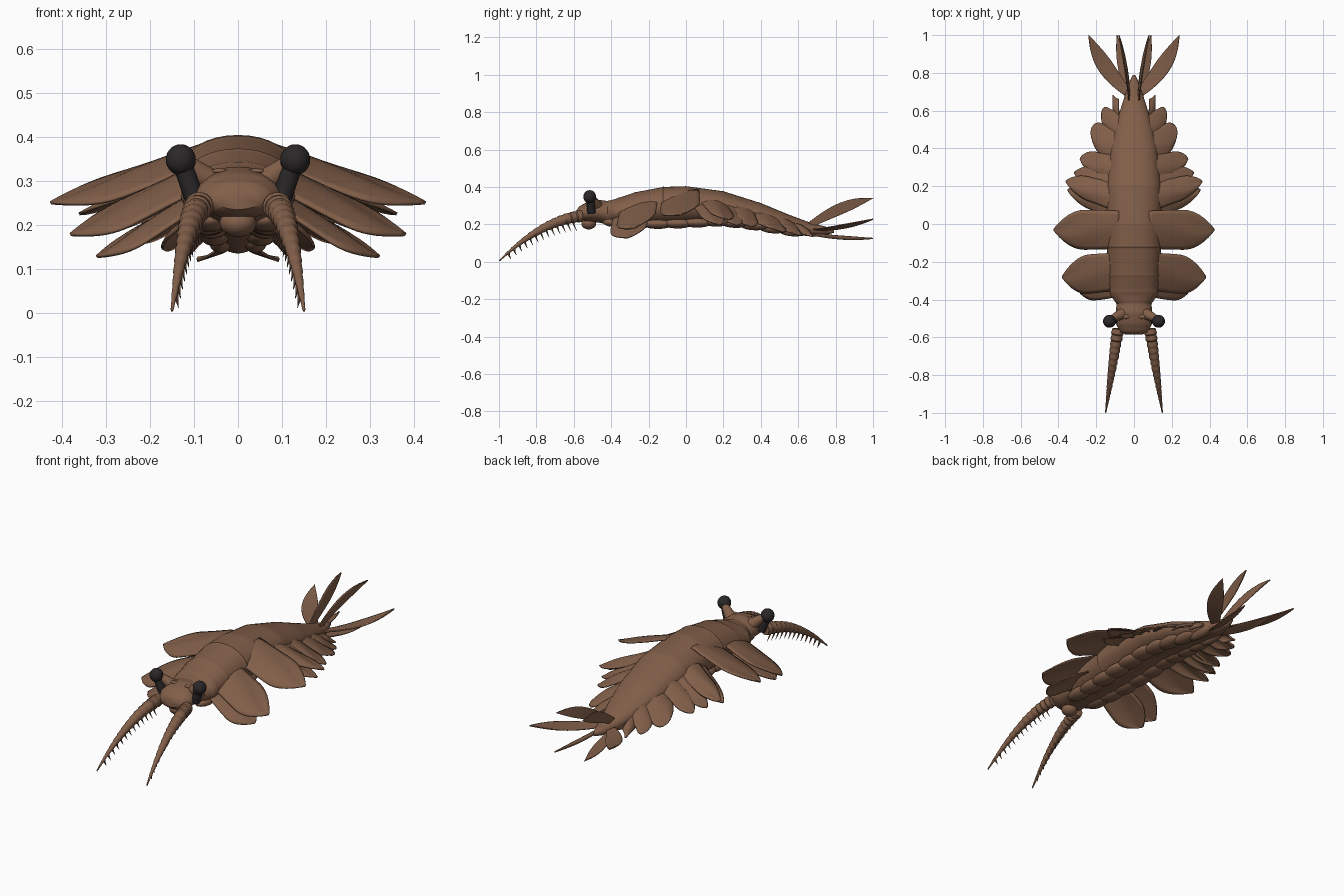
import bpy, bmesh, math
from mathutils import Vector

if "Cube" in bpy.data.objects:
    bpy.data.objects.remove(bpy.data.objects["Cube"], do_unlink=True)


def material(name, color):
    m = bpy.data.materials.new(name)
    m.use_nodes = True
    m.diffuse_color = color
    m.node_tree.nodes["Principled BSDF"].inputs["Base Color"].default_value = color
    return m


shell = material("shell brown", (0.222, 0.114, 0.067, 1))
black = material("eye black", (0.025, 0.021, 0.022, 1))


def finish(name, bm, mat, mirror=True, thick=0):
    bmesh.ops.recalc_face_normals(bm, faces=bm.faces)
    mesh = bpy.data.meshes.new(name)
    bm.to_mesh(mesh)
    bm.free()
    mesh.materials.append(mat)
    ob = bpy.data.objects.new(name, mesh)
    bpy.context.collection.objects.link(ob)
    if thick:
        mod = ob.modifiers.new("thickness", "SOLIDIFY")
        mod.thickness, mod.offset = thick, 0
    if mirror:
        ob.modifiers.new("mirror", "MIRROR").use_mirror_merge = False
    bpy.ops.object.select_all(action="DESELECT")
    bpy.context.view_layer.objects.active = ob
    ob.select_set(True)
    bpy.ops.object.shade_smooth_by_angle(angle=math.radians(40))


def skin(bm, rings):
    """Join closed rings of points into a capped tube."""
    loops = [[bm.verts.new(p) for p in r] for r in rings]
    n = len(loops[0])
    for a, b in zip(loops, loops[1:]):
        for i in range(n):
            j = (i + 1) % n
            bm.faces.new((a[i], a[j], b[j], b[i]))
    bm.faces.new(loops[0])
    bm.faces.new(loops[-1])


def tube(bm, path, radius, steps, sides=12):
    """Tube along a path function of t in 0..1."""
    rings = []
    for k in range(steps + 1):
        t = k / steps
        p = Vector(path(t))
        d = Vector(path(t + 0.01)) - Vector(path(t - 0.01))
        u = d.cross(Vector((1, 0, 0.1))).normalized()
        v = d.cross(u).normalized()
        r = radius(t)
        turn = [math.tau * i / sides for i in range(sides)]
        rings.append([p + u * r * math.cos(a) + v * r * math.sin(a) for a in turn])
    skin(bm, rings)


def leaf(name, root, tip, side, half, base=0.5, bow=(0, 0, 0), sag=0.0, wave=0.0,
         point=0.9, thick=0.006):
    """Thin blade: half is its widest half chord, base its share at the root."""
    root, tip, bow = Vector(root), Vector(tip), Vector(bow)
    side = Vector(side).normalized()
    bm = bmesh.new()
    nu, nv = 20, 10
    rows = []
    for i in range(nu + 1):
        u = i / nu
        mid = root.lerp(tip, u) + bow * 4 * u * (1 - u)
        if u < 0.5:
            share = base + (1 - base) * math.sin(math.pi * u)
        else:
            share = max(0.03, max(0, math.cos(math.pi * (u - 0.5))) ** point)
        row = []
        for j in range(nv + 1):
            v = 2 * j / nv - 1
            drop = share * (wave * math.sin(4 * v + 5 * u) * u - sag * v * v)
            row.append(bm.verts.new(mid + side * half * share * v + Vector((0, 0, drop))))
        rows.append(row)
    for a, b in zip(rows, rows[1:]):
        for j in range(nv):
            bm.faces.new((a[j], a[j + 1], b[j + 1], b[j]))
    finish(name, bm, shell, thick=thick)


def ball(name, centre, size, mat, mirror=True):
    bm = bmesh.new()
    bmesh.ops.create_uvsphere(bm, u_segments=24, v_segments=14, radius=1)
    bmesh.ops.scale(bm, vec=size, verts=bm.verts)
    bmesh.ops.translate(bm, vec=centre, verts=bm.verts)
    finish(name, bm, mat, mirror)


# Trunk stations: y, half width, top, bottom
stations = [(-.585, .045, .275, .235), (-.57, .075, .297, .222), (-.53, .095, .318, .215),
            (-.47, .097, .332, .21), (-.42, .092, .325, .2), (-.38, .125, .335, .195),
            (-.27, .134, .372, .188), (-.12, .144, .4, .185), (0, .147, .404, .19),
            (.2, .144, .377, .2), (.4, .122, .314, .175), (.55, .09, .252, .15),
            (.67, .052, .207, .135), (.74, .03, .19, .14), (.79, .006, .172, .155)]


def station(y):
    for a, b in zip(stations, stations[1:]):
        if y <= b[0]:
            f = (y - a[0]) / (b[0] - a[0])
            return [p + (q - p) * f for p, q in zip(a, b)]
    return stations[-1]


def trunk_ring(y, grow):
    """Broad arched back over a narrower keeled belly."""
    _, w, top, low = station(y)
    mid = low + (top - low) * 0.48
    keel = 0.9 if y < -.4 else 1.25
    ring = []
    for i in range(40):
        a = math.tau * i / 40
        c, s = math.cos(a), math.sin(a)
        x = w * math.copysign(abs(c) ** (0.95 if s > 0 else keel), c)
        z = (top - mid) * s if s > 0 else (mid - low) * s
        ring.append((x * grow, y, mid + z * grow))
    return ring


# Head and trunk, with overlapping back plates
plates = [-.41, -.36, -.27, -.12]
ys = sorted({s[0] for s in stations} | {-.585 + k * 0.025 for k in range(1, 55)})
rings = [(y, 1) for y in ys if min(abs(y - p) for p in plates) > 0.009]
for p in plates:
    rings += [(p - 0.008, 1.0), (p - 0.002, 1.02), (p + 0.006, 1.0)]
bm = bmesh.new()
skin(bm, [trunk_ring(y, g) for y, g in sorted(rings)])
finish("trunk", bm, shell, mirror=False)

# Side flaps: root y, root z, tip, half chord, root share, forward tilt, tip sharpness
flaps = [(-.3, .275, (.32, -.31, .128), .1, .85, .2, .8),
         (-.25, .328, (.38, -.28, .178), .108, .95, .3, .85),
         (-.03, .372, (.425, -.03, .25), .108, .95, .25, .85),
         (.09, .333, (.35, .18, .197), .06, 1.3, -.05, .75),
         (.14, .345, (.36, .225, .225), .065, 1.3, -.15, .75),
         (.21, .325, (.315, .27, .195), .06, 1.3, -.15, .75),
         (.28, .315, (.285, .345, .188), .068, 1.3, -.2, .75),
         (.4, .275, (.228, .485, .168), .09, 1.1, -.3, .6),
         (.51, .235, (.172, .575, .15), .075, 1.15, -.3, .6),
         (.6, .2, (.11, .65, .142), .055, 1.15, -.3, .6)]
for k, (y, z, tip, half, base, tilt, point) in enumerate(flaps):
    leaf(f"side_flap_{k + 1}", (.08, y, z), tip, (0, 1, tilt), half, base,
         bow=(.01, 0, -.002), sag=0.016, wave=0.006, point=point, thick=0.007)

# Two wavy ridges along the belly
for k in range(10):
    y = -.36 + k * 0.105
    _, w, top, low = station(y)
    ball(f"belly_lobe_{k + 1}", (w * 0.5, y, low + 0.018), (w * 0.34, .085, .028), shell)

# Tail blades
leaf("tail_blade_upper", (.025, .66, .195), (.08, 1, .34), (.15, -.4, .9), .03,
     bow=(-.008, 0, .018))
leaf("tail_blade_outer", (.03, .69, .17), (.24, 1, .228), (.85, -.5, .15), .042,
     bow=(.014, -.014, -.012))
leaf("tail_blade_lower", (.03, .66, .15), (.09, 1, .125), (.9, 0, -.3), .026,
     bow=(0, 0, -.008))

# Eyes on dark stalks, each braced by a brown socket on the head
ball("eye", (.13, -.515, .348), (.034, .034, .035), black)
bm = bmesh.new()
tube(bm, lambda t: (.1 + .024 * t, -.505 - .008 * t, .262 + .07 * t), lambda t: .022, 6, 16)
finish("eye_stalk", bm, black)
bm = bmesh.new()
tube(bm, lambda t: (.06 + .055 * t, -.475 - .025 * t, .295 + .045 * t),
     lambda t: .032 - .014 * t, 6, 16)
finish("eye_socket", bm, shell)

# Brow ridges and mouth
ball("brow_ridge", (.042, -.49, .322), (.02, .012, .006), shell)
ball("mouth", (0, -.52, .205), (.042, .04, .032), shell, mirror=False)


# Grasping arms, tapered in rings, with a comb of spines below
def arm(t):
    return (.085 + .065 * t, -.555 - .443 * t, .245 - .05 * t - .19 * t * t)


def arm_radius(t):
    return (.03 * (1 - t ** 1.4) + .003) * (0.88 + 0.18 * ((t * 14) % 1))


bm = bmesh.new()
tube(bm, arm, arm_radius, 70, 14)
finish("grasping_arm", bm, shell)

bm = bmesh.new()
for k in range(13):
    t = 0.12 + k * 0.064
    p = Vector(arm(t))
    reach = .076 * (1 - 0.55 * t)
    tube(bm, lambda s: p + Vector((-.2 * s, .1 * s + .25 * s * s, -s)) * reach,
         lambda s: .0075 * (1 - s) + .0006, 4, 6)
finish("arm_spines", bm, shell)
